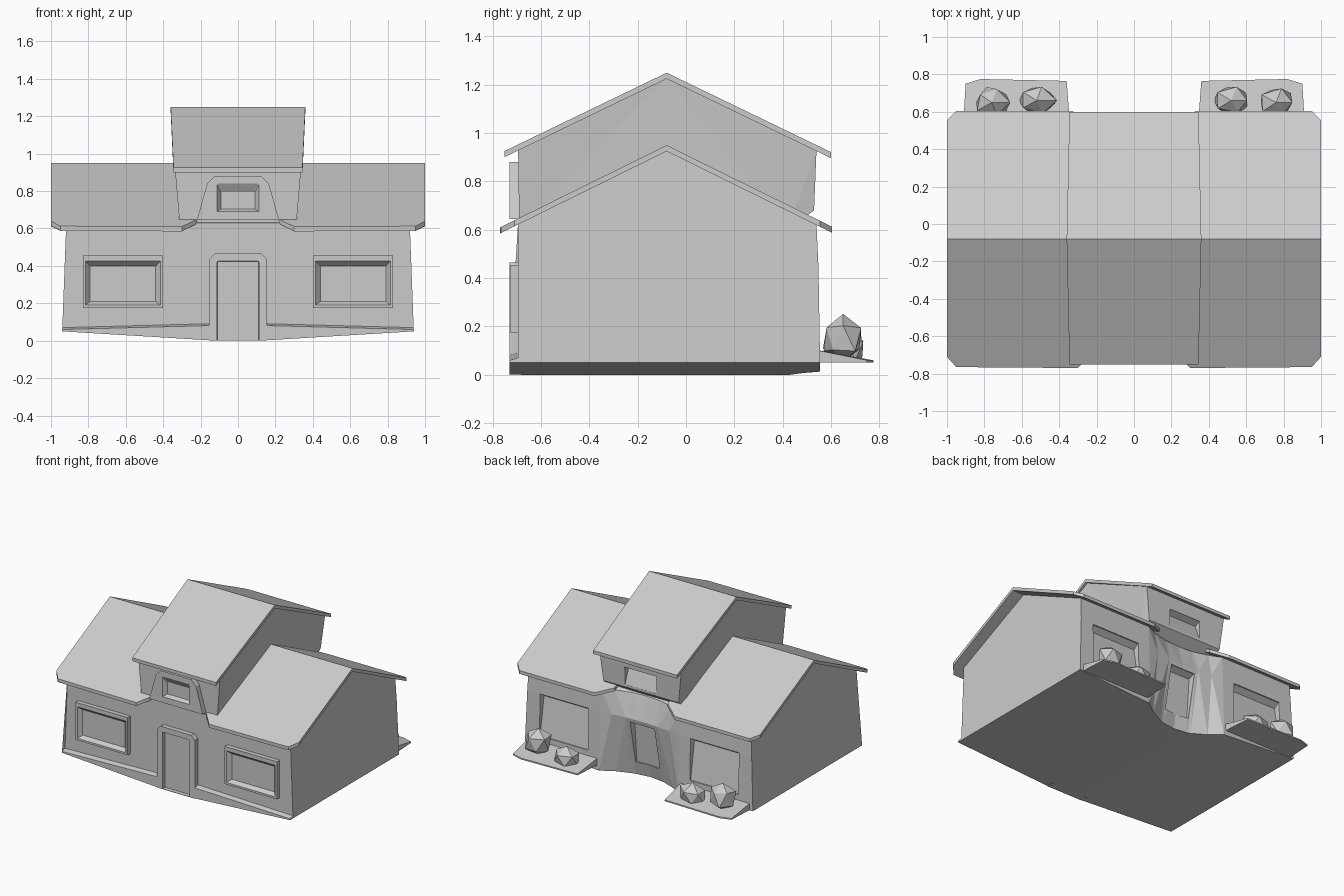
import bpy, bmesh, random
from mathutils import Vector, Matrix

random.seed(4)
if "Cube" in bpy.data.objects:
    bpy.data.objects.remove(bpy.data.objects["Cube"])

clay = bpy.data.materials.new("plain_grey")
clay.use_nodes = True
GREY = (0.6, 0.6, 0.6, 1)
clay.diffuse_color = GREY
clay.node_tree.nodes["Principled BSDF"].inputs["Base Color"].default_value = GREY

RIDGE_Y = -0.08


def finish(name, bm):
    bmesh.ops.recalc_face_normals(bm, faces=bm.faces)
    mesh = bpy.data.meshes.new(name)
    bm.to_mesh(mesh)
    bm.free()
    mesh.materials.append(clay)
    obj = bpy.data.objects.new(name, mesh)
    bpy.context.collection.objects.link(obj)
    return obj


def loft(name, loops):
    """Skin a row of matching closed loops and cap both ends."""
    bm = bmesh.new()
    rings = [[bm.verts.new(p) for p in loop] for loop in loops]
    n = len(rings[0])
    for a, b in zip(rings, rings[1:]):
        for i in range(n):
            j = (i + 1) % n
            bm.faces.new((a[i], a[j], b[j], b[i]))
    bm.faces.new(rings[0])
    bm.faces.new(rings[-1])
    bmesh.ops.triangulate(bm, faces=[f for f in bm.faces if len(f.verts) == 4 or f.calc_area() > 0.3])
    return finish(name, bm)


def panel(name, steps):
    """Frame made of outlines (x, z) stepped through several depths."""
    return loft(name, [[(x, y, z) for x, z in shape] for shape, y in steps])


def rect(x0, x1, z0, z1):
    return [(x0, z0), (x1, z0), (x1, z1), (x0, z1)]


def arch(w, z0, z1, c, foot=0):
    return [(-w - foot, z0), (w + foot, z0), (w, z1 - c), (w - c, z1), (c - w, z1), (-w, z1 - c)]


def carve(target, name, points, x0, x1):
    """Cut a recess with a (y, z) outline running from x0 to x1."""
    cutter = loft(name, [[(x, y, z) for y, z in points] for x in (x0, x1)])
    mod = target.modifiers.new(name, "BOOLEAN")
    mod.operation = "DIFFERENCE"
    mod.solver = "EXACT"
    mod.object = cutter
    cutter.hide_render = True
    cutter.hide_viewport = True
    cutter.display_type = "WIRE"
    cutter.hide_set(True)


def roof_slab(name, outline, top, slope, thick=0.025):
    def skin(drop):
        return [(x, y, top - slope * abs(y - RIDGE_Y) - drop) for x, y in outline]
    return loft(name, [skin(0), skin(thick)])


# House body: gabled sections along x, hollowed at the back middle
def body_section(x):
    t = min(abs(x) / 0.94, 1)
    zb = 0.05 * max(0, (t - 0.12) / 0.88)
    step = -0.73 if abs(x) > 0.12 else -0.7
    ztop = 0.085 - 0.025 * t
    hollow = max(0, 1 - (abs(x) / 0.33) ** 2)
    pts = [(step, zb), (step, ztop), (-0.695, ztop + 0.01), (-0.695, 0.63), (RIDGE_Y, 0.93),
           (0.54 - 0.08 * hollow, 0.62), (0.548 - 0.03 * hollow, 0.45), (0.555 - 0.14 * hollow, zb)]
    return [(x * (1 - 0.04 * (z - 0.05)), y, z) for y, z in pts]


half = [0.11, 0.13, 0.24, 0.33, 0.94]
body = loft("house_body", [body_section(x) for x in [-h for h in half[::-1]] + [0] + half])

# Upper storey: walls lean outward towards the eaves
upper = loft("upper_storey", [[
    (s * 0.31, -0.69, 0.6), (s * 0.34, -0.695, 0.95), (s * 0.345, RIDGE_Y, 1.23),
    (s * 0.34, 0.54, 0.93), (s * 0.31, 0.53, 0.68), (s * 0.31, 0.42, 0.6)] for s in (-1, 1)])

# Roofs
for s, side in ((1, "left"), (-1, "right")):
    front = [(0.2, RIDGE_Y), (1, RIDGE_Y), (1, -0.71), (0.95, -0.765), (0.3, -0.77), (0.22, -0.69)]
    back = [(0.2, RIDGE_Y), (1, RIDGE_Y), (1, 0.555), (0.95, 0.605), (0.33, 0.605), (0.22, 0.53)]
    for part, plan in (("front", front), ("back", back)):
        roof_slab(f"main_roof_{part}_{side}", [(s * x, y) for x, y in plan], 0.95, 0.493)
for part, eave in (("front", -0.752), ("back", 0.6)):
    roof_slab(f"upper_roof_{part}", [(-0.36, RIDGE_Y), (0.36, RIDGE_Y), (0.345, eave), (-0.345, eave)],
              1.25, 0.483)

# Front openings
for s, side in ((1, "left"), (-1, "right")):
    c = s * 0.615
    panel(f"front_window_{side}", [
        (rect(c - 0.215, c + 0.215, 0.175, 0.455), -0.68),
        (rect(c - 0.215, c + 0.215, 0.175, 0.455), -0.728),
        (rect(c - 0.2, c + 0.2, 0.19, 0.425), -0.728),
        (rect(c - 0.175, c + 0.175, 0.21, 0.4), -0.7)])
panel("door", [
    (arch(0.155, 0, 0.465, 0.03), -0.68), (arch(0.155, 0, 0.465, 0.03), -0.73),
    (arch(0.112, 0.003, 0.425, 0.005), -0.73), (arch(0.11, 0.005, 0.423, 0.005), -0.703)])
panel("upper_window", [
    (arch(0.165, 0.645, 0.88, 0.04, 0.055), -0.68), (arch(0.165, 0.645, 0.88, 0.04, 0.055), -0.73),
    (arch(0.112, 0.69, 0.84, 0.005), -0.73), (arch(0.09, 0.705, 0.795, 0.005), -0.702)])

# Back openings: sloped recesses, deepest under the lintel
for s, side in ((1, "left"), (-1, "right")):
    carve(body, f"back_window_{side}_cutter", [(0.6, 0.14), (0.6, 0.45), (0.54, 0.45), (0.5, 0.42), (0.545, 0.14)],
          s * 0.62 - 0.2, s * 0.62 + 0.2)
carve(body, "back_door_cutter", [(0.6, 0.1), (0.6, 0.42), (0.5, 0.42), (0.46, 0.4), (0.435, 0.1)], -0.1, 0.1)
carve(upper, "upper_back_window_cutter", [(0.6, 0.7), (0.6, 0.83), (0.53, 0.83), (0.49, 0.81), (0.53, 0.7)],
      -0.13, 0.13)


# Planting behind the house: a low bed and faceted shrubs
def shrub(name, centre, size):
    bm = bmesh.new()
    bmesh.ops.create_icosphere(bm, subdivisions=1, radius=1)
    for v in bm.verts:
        v.co = Vector(a * b * random.uniform(0.85, 1.1) for a, b in zip(v.co, size))
        v.co += Vector(centre)
        v.co.z = max(v.co.z, 0.05)
    finish(name, bm)


for s, side in ((1, "left"), (-1, "right")):
    plan = [(0.34, 0.5), (0.36, 0.765), (0.82, 0.775), (0.9, 0.75), (0.915, 0.5)]
    loft(f"planting_bed_{side}", [[(s * x, y, 0.05) for x, y in plan],
                                  [(s * x, y, 0.06 + 0.25 * max(0, 0.7 - y)) for x, y in plan]])
    shrub(f"tall_shrub_{side}", (s * 0.76, 0.65, 0.15), (0.1, 0.09, 0.11))
    shrub(f"low_shrub_{side}", (s * 0.52, 0.66, 0.1), (0.11, 0.08, 0.09))
